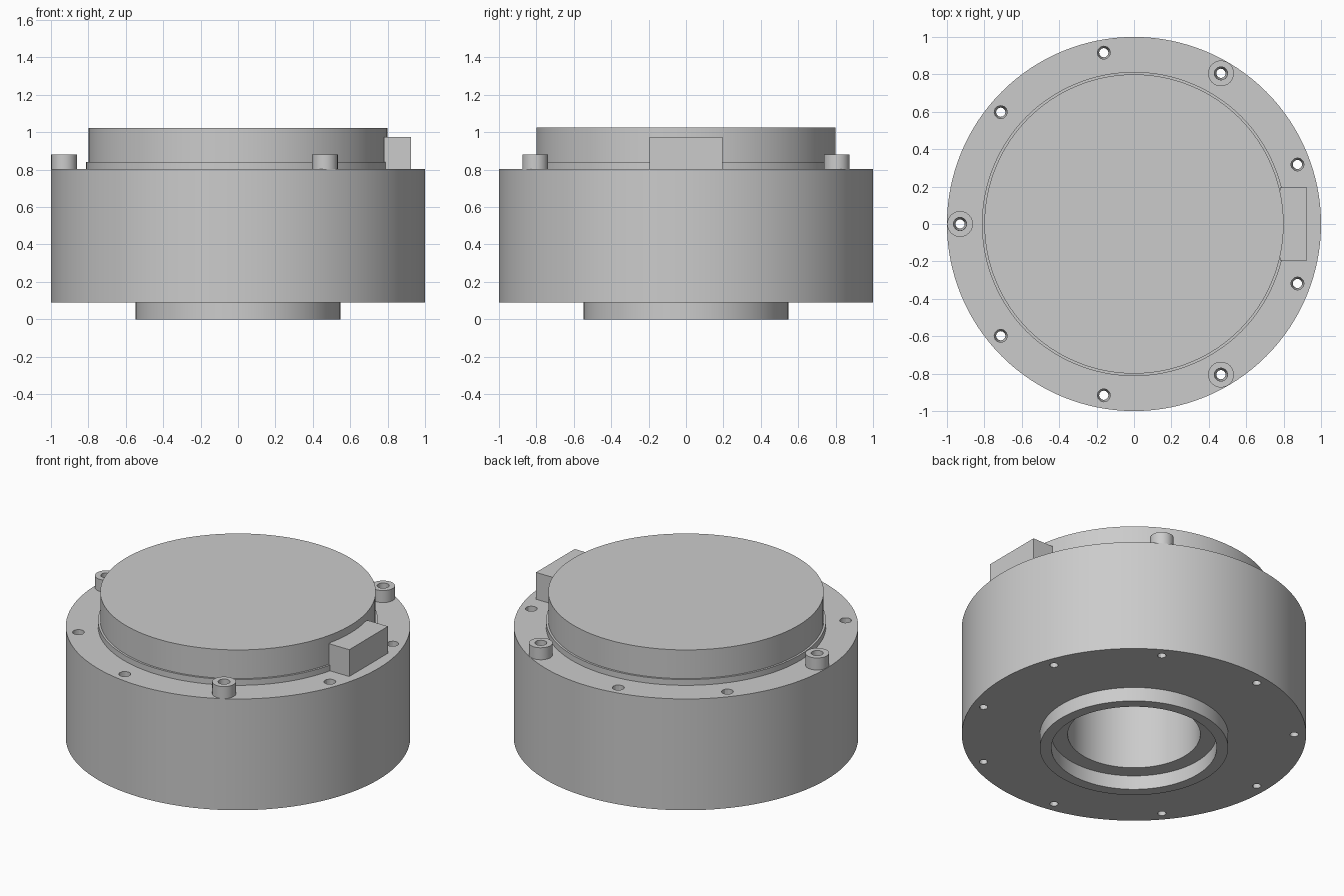
import bpy
import bmesh
from math import cos, sin, radians, tau

cube = bpy.data.objects.get("Cube")
if cube:
    bpy.data.objects.remove(cube, do_unlink=True)

grey = bpy.data.materials.new("plain grey")
grey.use_nodes = True
colour = (0.6, 0.6, 0.6, 1)
grey.diffuse_color = colour
grey.node_tree.nodes["Principled BSDF"].inputs["Base Color"].default_value = colour


def finish(name, bm):
    bmesh.ops.recalc_face_normals(bm, faces=bm.faces)
    mesh = bpy.data.meshes.new(name)
    bm.to_mesh(mesh)
    bm.free()
    mesh.materials.append(grey)
    obj = bpy.data.objects.new(name, mesh)
    bpy.context.collection.objects.link(obj)
    return obj


def lathe(name, profile, sides, centre=(0, 0), closed=False):
    """Revolve (radius, z) points; open profiles are capped by discs."""
    bm = bmesh.new()
    rings = [[bm.verts.new((centre[0] + r * cos(tau * i / sides),
                            centre[1] + r * sin(tau * i / sides), z))
              for i in range(sides)] for r, z in profile]
    pairs = list(zip(rings, rings[1:]))
    if closed:
        pairs.append((rings[-1], rings[0]))
    else:
        bm.faces.new(rings[0])
        bm.faces.new(rings[-1])
    for a, b in pairs:
        for i in range(sides):
            j = (i + 1) % sides
            bm.faces.new((a[i], a[j], b[j], b[i]))
    return finish(name, bm)


def smooth(obj):
    bpy.ops.object.select_all(action="DESELECT")
    obj.select_set(True)
    bpy.context.view_layer.objects.active = obj
    bpy.ops.object.shade_smooth_by_angle(angle=radians(30))


# Housing with stepped lid, bottom collar, recess and blind bore
housing = lathe("housing", [
    (0.385, 0.76), (0.385, 0.09), (0.48, 0.09), (0.48, 0), (0.547, 0),
    (0.547, 0.09), (1, 0.09), (1, 0.803), (0.813, 0.803), (0.813, 0.84),
    (0.80, 0.84), (0.80, 1.024)], 128)

# Nine bolt holes, every third one carrying a raised sleeve
bolt_circle = 0.93
cutters = []
for n in range(9):
    angle = radians(20 + 40 * n)
    spot = (bolt_circle * cos(angle), bolt_circle * sin(angle))
    cutters.append(lathe(f"bolt_hole_cutter_{n + 1}",
                         [(0.025, 0), (0.025, 0.3), (0.035, 0.35), (0.035, 1)],
                         12, spot))
    if n % 3 == 1:
        sleeve = lathe(f"bolt_sleeve_{n // 3 + 1}",
                       [(0.035, 0.79), (0.069, 0.79), (0.069, 0.88), (0.035, 0.88)],
                       24, spot, closed=True)
        smooth(sleeve)

holes = bpy.data.collections.new("bolt hole cutters")
bpy.context.scene.collection.children.link(holes)
for cutter in cutters:
    bpy.context.collection.objects.unlink(cutter)
    holes.objects.link(cutter)
    cutter.hide_render = True
    cutter.display_type = "WIRE"
cut = housing.modifiers.new("bolt holes", "BOOLEAN")
cut.operand_type = "COLLECTION"
cut.collection = holes
cut.solver = "EXACT"

# Bake the holes so the helpers can be removed
bpy.context.view_layer.update()
graph = bpy.context.evaluated_depsgraph_get()
drilled = bpy.data.meshes.new_from_object(housing.evaluated_get(graph))
housing.modifiers.clear()
housing.data = drilled
drilled.materials.clear()
drilled.materials.append(grey)
for face in drilled.polygons:
    face.material_index = 0
for cutter in cutters:
    bpy.data.objects.remove(cutter, do_unlink=True)
bpy.data.collections.remove(holes)
smooth(housing)

# Connector block on the left side of the lid
bm = bmesh.new()
bmesh.ops.create_cube(bm, size=1)
bmesh.ops.scale(bm, vec=(0.145, 0.392, 0.175), verts=bm.verts)
bmesh.ops.translate(bm, vec=(0.8535, 0, 0.8875), verts=bm.verts)
finish("connector_block", bm)
